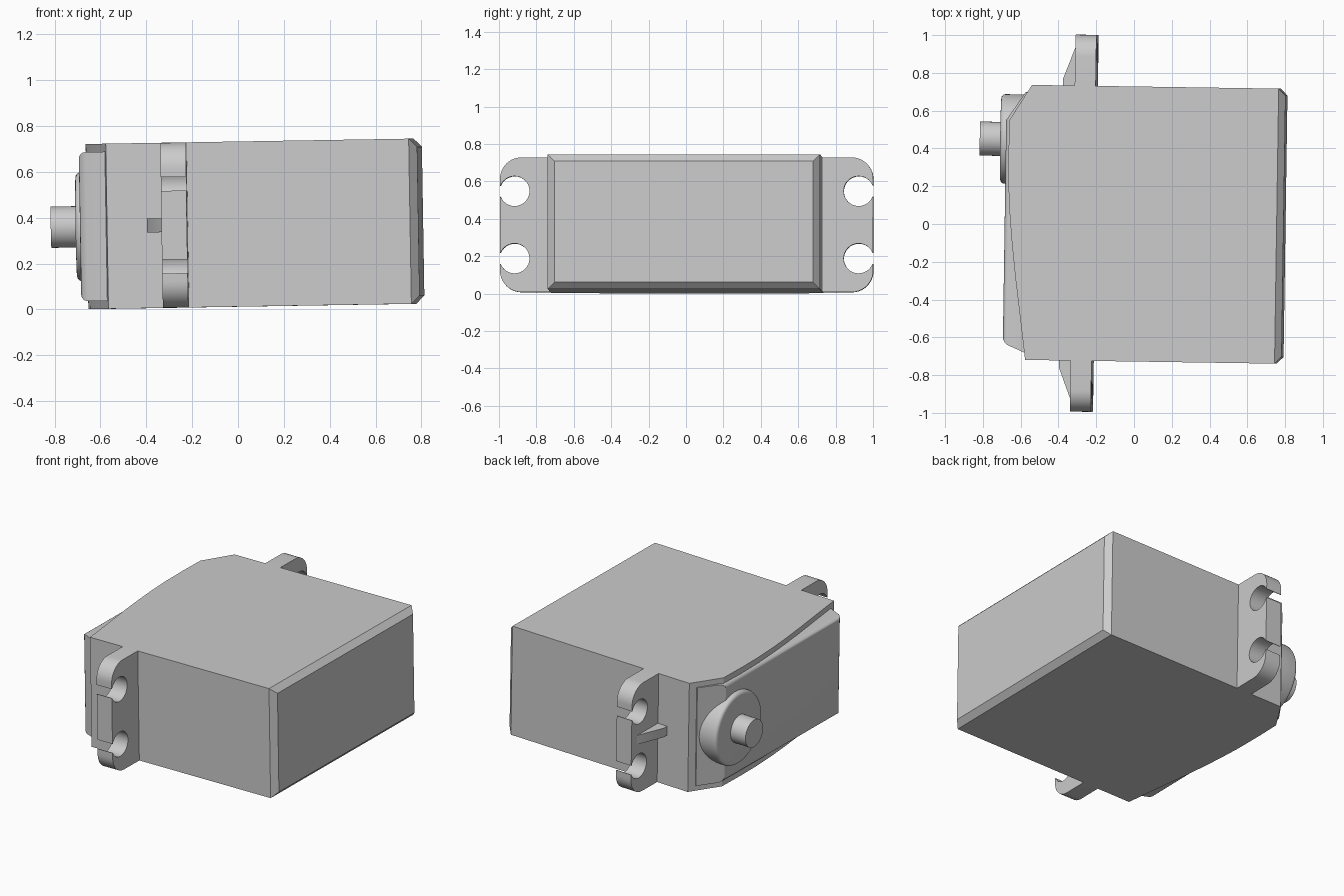
import bpy, bmesh
from math import pi, sin, cos, asin
from mathutils import Vector

if "Cube" in bpy.data.objects:
    bpy.data.objects.remove(bpy.data.objects["Cube"], do_unlink=True)

grey = bpy.data.materials.new("plain grey")
grey.use_nodes = True
colour = (0.6, 0.6, 0.6, 1)
grey.diffuse_color = colour
grey.node_tree.nodes["Principled BSDF"].inputs["Base Color"].default_value = colour

HALF = 0.36          # half thickness of the case
TILT = (0, -0.0165, -0.015)


def finish(bm, name):
    bmesh.ops.recalc_face_normals(bm, faces=bm.faces)
    mesh = bpy.data.meshes.new(name)
    bm.to_mesh(mesh)
    bm.free()
    mesh.materials.append(grey)
    ob = bpy.data.objects.new(name, mesh)
    bpy.context.collection.objects.link(ob)
    ob.location.z = 0.372
    ob.rotation_euler = TILT
    bpy.ops.object.select_all(action="DESELECT")
    ob.select_set(True)
    bpy.context.view_layer.objects.active = ob
    bpy.ops.object.shade_smooth_by_angle(angle=pi / 6)
    return ob


def prism(points, direction):
    """Extrude a closed outline along a vector."""
    bm = bmesh.new()
    face = bm.faces.new([bm.verts.new(p) for p in points])
    new = bmesh.ops.extrude_face_region(bm, geom=[face], use_keep_orig=True)["geom"]
    verts = [v for v in new if isinstance(v, bmesh.types.BMVert)]
    bmesh.ops.translate(bm, verts=verts, vec=Vector(direction))
    bmesh.ops.recalc_face_normals(bm, faces=bm.faces)
    return bm


def bevel_at_x(bm, x, size, segments, keep=lambda e: True):
    edges = [e for e in bm.edges
             if all(abs(v.co.x - x) < 1e-4 for v in e.verts) and keep(e)]
    bmesh.ops.bevel(bm, geom=edges, offset=size, segments=segments,
                    profile=0.5, affect="EDGES")


def arc(cy, cz, r, a0, a1, n):
    return [(cy + r * cos(a0 + (a1 - a0) * i / n),
             cz + r * sin(a0 + (a1 - a0) * i / n)) for i in range(n + 1)]


def cylinder(name, x0, x1, radius, y, round_edge=0):
    ring = arc(y, 0, radius, 0, 2 * pi, 64)[:-1]
    bm = prism([(x0, a, b) for a, b in ring], (x1 - x0, 0, 0))
    if round_edge:
        bevel_at_x(bm, x1, round_edge, 4)
    return finish(bm, name)


# Case: bowed on one end, chamfered on the other
bow = [(-0.56, -0.728), (-0.59, -0.5), (-0.617, -0.3), (-0.638, -0.12),
       (-0.652, 0.03), (-0.661, 0.18), (-0.664, 0.36), (-0.662, 0.54),
       (-0.545, 0.728)]
outline = [(0.797, 0.728), (0.797, -0.728)] + bow
case = prism([(x, y, -HALF) for x, y in outline], (0, 0, 2 * HALF))
bevel_at_x(case, 0.797, 0.036, 1)
finish(case, "case")

# Raised cover over the bowed end
cover = [(-0.5, -0.66), (-0.555, -0.694), (-0.68, -0.64), (-0.68, 0.54),
         (-0.578, 0.69), (-0.5, 0.66)]
bm = prism([(x, y, -0.325) for x, y in cover], (0, 0, 0.65))
bevel_at_x(bm, -0.68, 0.03, 4, lambda e: min(v.co.y for v in e.verts) < 0.5)
finish(bm, "end_cover")

# Output boss and shaft
cylinder("output_boss", -0.57, -0.712, 0.237, 0.44, 0.022)
cylinder("output_shaft", -0.69, -0.822, 0.09, 0.44)

# Mounting ears with open screw holes and a central rib
END, CORNER, HOLE, GAP = 0.998, 0.115, 0.08, 0.03
open_angle = asin(GAP / HOLE)
upper = [(0.70, HALF)]
upper += arc(END - CORNER, HALF - CORNER, CORNER, pi / 2, 0, 10)
upper += [(END, 0.18 + GAP)]
upper += arc(0.92, 0.18, HOLE, open_angle, 2 * pi - open_angle, 28)
upper += [(END, 0.18 - GAP)]
ear = upper + [(y, -z) for y, z in reversed(upper)]
rib = [(-0.28, 0.70), (-0.386, 0.70), (-0.386, 0.765), (-0.318, 0.945), (-0.28, 0.945)]
for side, s in (("left", 1), ("right", -1)):
    bm = prism([(-0.319, s * y, z) for y, z in ear], (0.111, 0, 0))
    finish(bm, "back_ear" if s > 0 else "front_ear")
    bm = prism([(x, s * y, -0.03) for x, y in rib], (0, 0, 0.06))
    finish(bm, "back_rib" if s > 0 else "front_rib")
